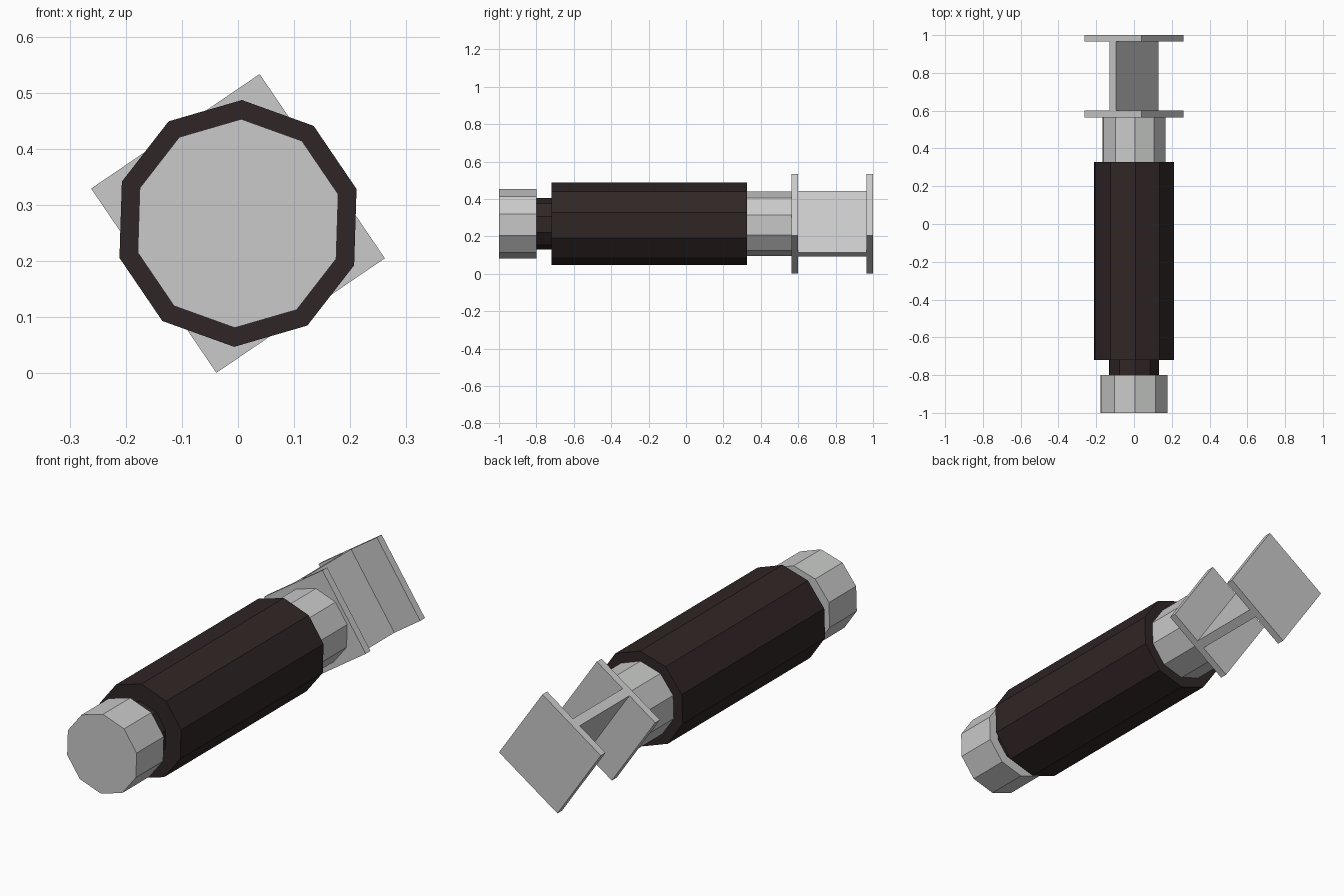
import bpy, bmesh, math
from mathutils import Matrix, Vector

if "Cube" in bpy.data.objects:
    bpy.data.objects.remove(bpy.data.objects["Cube"])

CZ = 0.267                      # height of the long axis
TILT = math.radians(34.2)       # roll of the end fitting about the axis


def material(name, rgb):
    m = bpy.data.materials.new(name)
    m.diffuse_color = (*rgb, 1)
    m.use_nodes = True
    m.node_tree.nodes["Principled BSDF"].inputs["Base Color"].default_value = m.diffuse_color
    return m


grey = material("light grey metal", (0.58, 0.59, 0.58))
dark = material("dark brown grip", (0.030, 0.019, 0.019))


def finish(name, bm, mat):
    bmesh.ops.recalc_face_normals(bm, faces=bm.faces)
    me = bpy.data.meshes.new(name)
    bm.to_mesh(me)
    bm.free()
    me.materials.append(mat)
    ob = bpy.data.objects.new(name, me)
    bpy.context.collection.objects.link(ob)
    return ob


def decagon(name, r, y0, y1, mat):
    """Ten-sided prism along y."""
    bm = bmesh.new()
    angles = [math.radians(88.2 + 36 * i) for i in range(10)]
    face = bm.faces.new([bm.verts.new((r * math.cos(a), y0, CZ + r * math.sin(a)))
                         for a in angles])
    ext = bmesh.ops.extrude_face_region(bm, geom=[face], use_keep_orig=True)
    moved = [v for v in ext["geom"] if isinstance(v, bmesh.types.BMVert)]
    bmesh.ops.translate(bm, verts=moved, vec=Vector((0, y1 - y0, 0)))
    return finish(name, bm, mat)


def tilted_box(name, w, h, y0, y1, mat):
    """Box centred on the axis and rolled by TILT."""
    bm = bmesh.new()
    m = (Matrix.Translation((0, (y0 + y1) / 2, CZ))
         @ Matrix.Rotation(-TILT, 4, 'Y')
         @ Matrix.Diagonal((w, y1 - y0, h, 1)))
    bmesh.ops.create_cube(bm, size=1, matrix=m)
    return finish(name, bm, mat)


# Handle
decagon("end_cap", 0.186, -1.0, -0.8, grey)
decagon("neck", 0.138, -0.8, -0.72, dark)
decagon("grip", 0.22, -0.72, 0.327, dark)
decagon("collar", 0.173, 0.327, 0.565, grey)

# H-shaped end fitting
tilted_box("inner_plate", 0.363, 0.397, 0.565, 0.60, grey)
tilted_box("web", 0.042, 0.397, 0.60, 0.965, grey)
tilted_box("outer_plate", 0.363, 0.397, 0.965, 1.0, grey)
